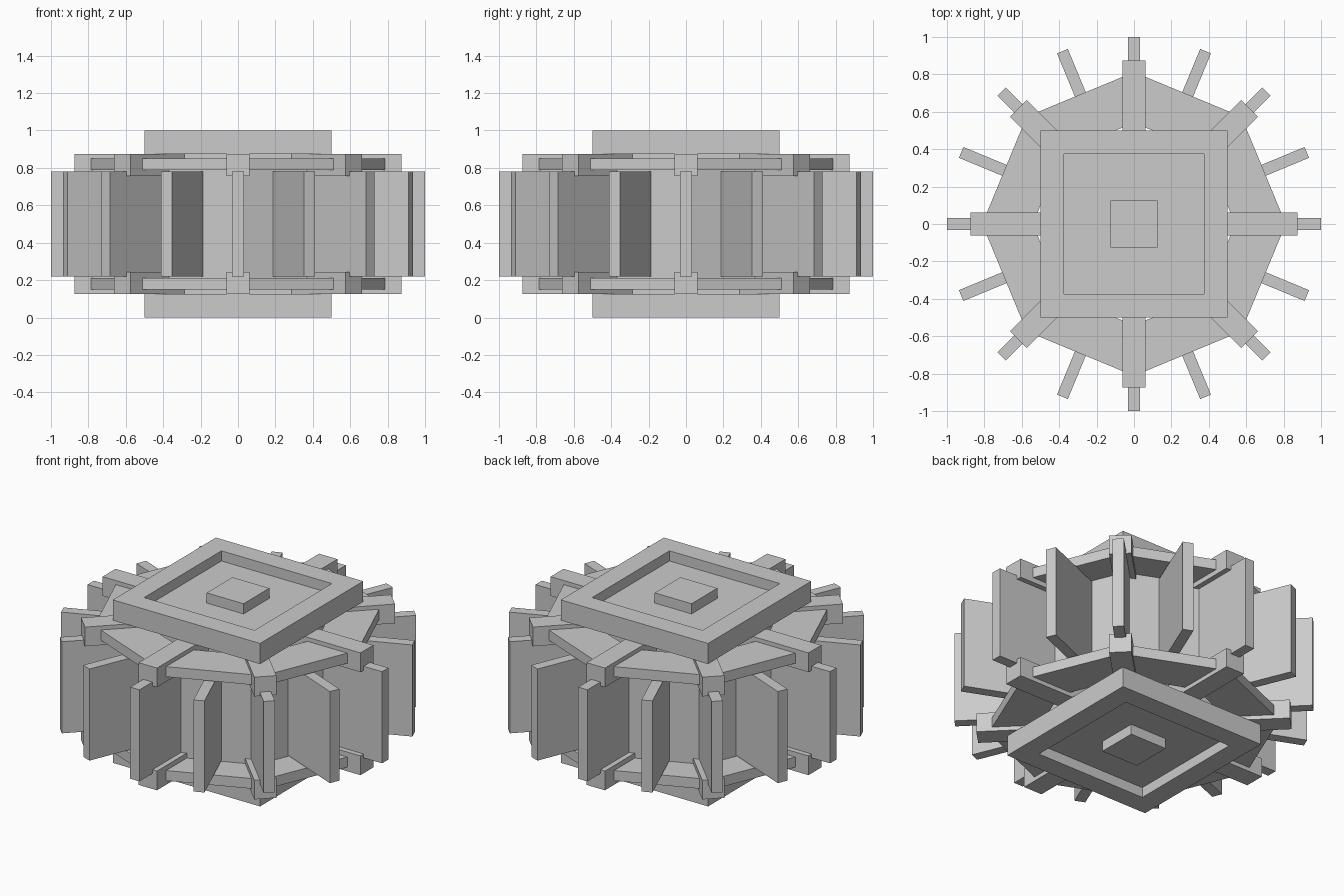
import bpy, bmesh, math
from mathutils import Matrix

if "Cube" in bpy.data.objects:
    bpy.data.objects.remove(bpy.data.objects["Cube"])


def box(name, x0, x1, w, z0, z1, angle=0.0):
    """Box from x0 to x1, width w across y, turned about the z axis."""
    bm = bmesh.new()
    bmesh.ops.create_cube(bm, size=1)
    for v in bm.verts:
        v.co.x = x0 if v.co.x < 0 else x1
        v.co.y *= w
        v.co.z = z0 if v.co.z < 0 else z1
    bm.transform(Matrix.Rotation(angle, 4, 'Z'))
    return finish(name, bm)


def ring(name, sides, inner, outer, z0, z1, phase=0.0):
    """Flat-sided ring; inner and outer are distances to the flat sides."""
    bm = bmesh.new()
    k = 1 / math.cos(math.pi / sides)
    loops = []
    for i in range(sides):
        a = phase + 2 * math.pi * i / sides
        c, s = math.cos(a) * k, math.sin(a) * k
        loops.append([bm.verts.new((r * c, r * s, z)) for r, z in
                      ((outer, z0), (outer, z1), (inner, z1), (inner, z0))])
    for i in range(sides):
        p, q = loops[i], loops[(i + 1) % sides]
        for j in range(4):
            n = (j + 1) % 4
            bm.faces.new((p[j], q[j], q[n], p[n]))
    return finish(name, bm)


def finish(name, bm):
    bmesh.ops.recalc_face_normals(bm, faces=bm.faces)
    me = bpy.data.meshes.new(name)
    bm.to_mesh(me)
    bm.free()
    ob = bpy.data.objects.new(name, me)
    bpy.context.collection.objects.link(ob)
    return ob


# Axle and square hub
box("axle", -0.125, 0.125, 0.25, 0, 1)
box("hub_core", -0.375, 0.375, 0.75, 0.0625, 0.9375)

# Octagonal drum wall behind the paddles
ring("drum_wall", 8, 0.51, 0.565, 0.205, 0.795)

# Both ends: square cap frame, octagonal rim and eight spokes
for end, flip in (("bottom", False), ("top", True)):
    def span(a, b):
        return (1 - b, 1 - a) if flip else (a, b)
    ring(end + "_cap_frame", 4, 0.375, 0.5, *span(0, 0.125), phase=math.pi / 4)
    ring(end + "_rim", 8, 0.5, 0.75, *span(0.15, 0.2125))
    for i in range(8):
        start = 0.36 if i % 2 == 0 else 0.45
        box(f"{end}_spoke_{i + 1}", start, 0.875, 0.125,
            *span(0.125, 0.243), angle=i * math.pi / 4)

# Sixteen paddles
for i in range(16):
    box(f"paddle_{i + 1}", 0.55, 1.0, 0.0625, 0.219, 0.781, angle=i * math.pi / 8)
